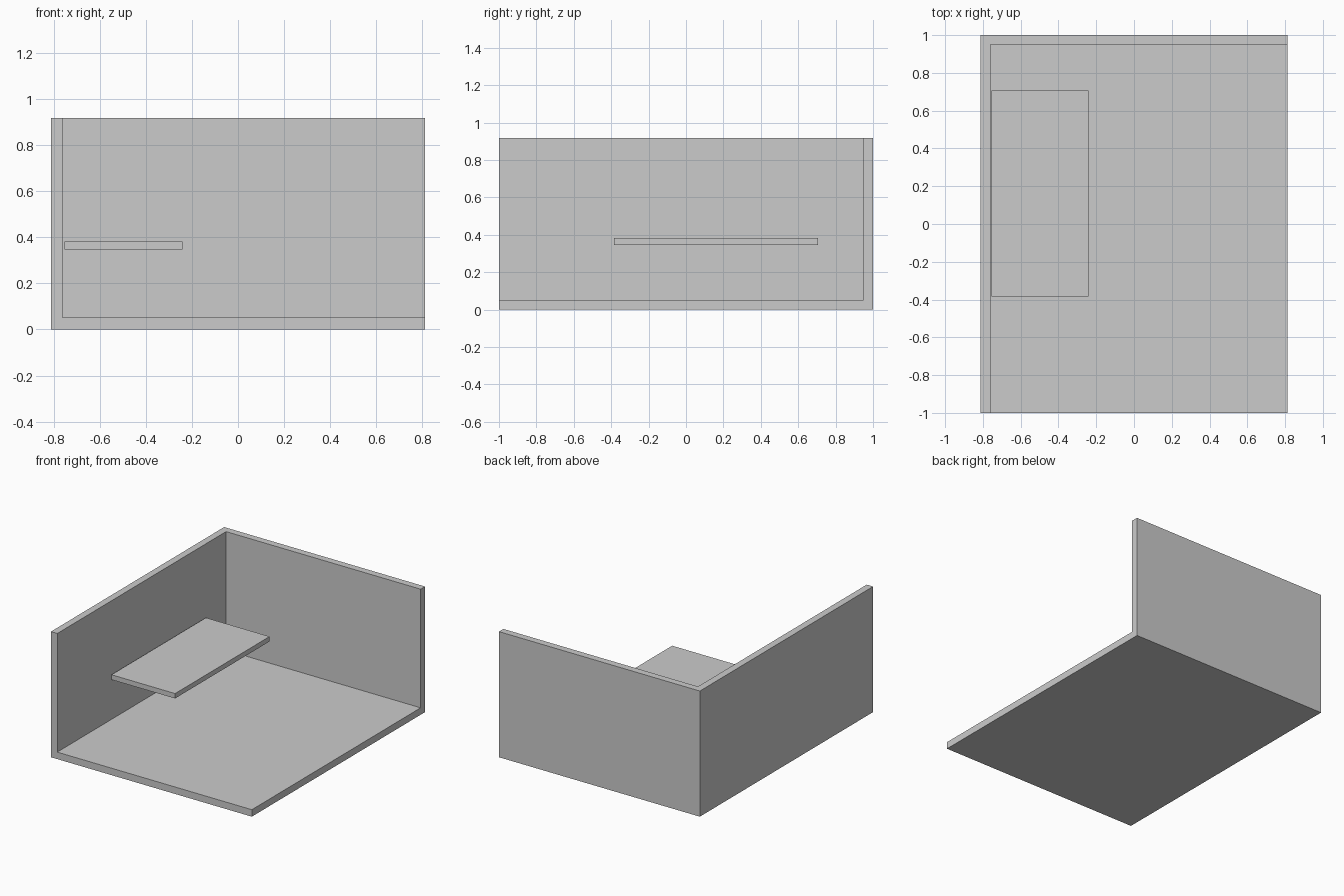
import bpy
import bmesh
from mathutils import Vector

if "Cube" in bpy.data.objects:
    bpy.data.objects.remove(bpy.data.objects["Cube"])


def box(name, lo, hi, open_normals=()):
    """Axis-aligned box between two corners, leaving out the faces listed by normal."""
    lo, hi = Vector(lo), Vector(hi)
    bm = bmesh.new()
    bmesh.ops.create_cube(bm, size=1)
    bm.normal_update()
    unwanted = [f for f in bm.faces
                if any(f.normal.dot(Vector(n)) > 0.9 for n in open_normals)]
    bmesh.ops.delete(bm, geom=unwanted, context='FACES')
    bmesh.ops.scale(bm, vec=hi - lo, verts=bm.verts)
    bmesh.ops.translate(bm, vec=(lo + hi) / 2, verts=bm.verts)
    mesh = bpy.data.meshes.new(name)
    bm.to_mesh(mesh)
    bm.free()
    obj = bpy.data.objects.new(name, mesh)
    bpy.context.collection.objects.link(obj)
    return obj


# Floor, left wall and back wall as one shell, open at the front, right and top
room = box("room_shell", (-0.812, -1, 0), (0.812, 1, 0.918),
           open_normals=[(0, -1, 0), (1, 0, 0), (0, 0, 1)])
walls = room.modifiers.new("wall_thickness", 'SOLIDIFY')
walls.thickness = 0.051
walls.offset = -1
walls.use_even_offset = True
walls.use_quality_normals = True

# Thin table top along the left wall
box("table_top", (-0.754, -0.384, 0.347), (-0.24, 0.707, 0.383))
